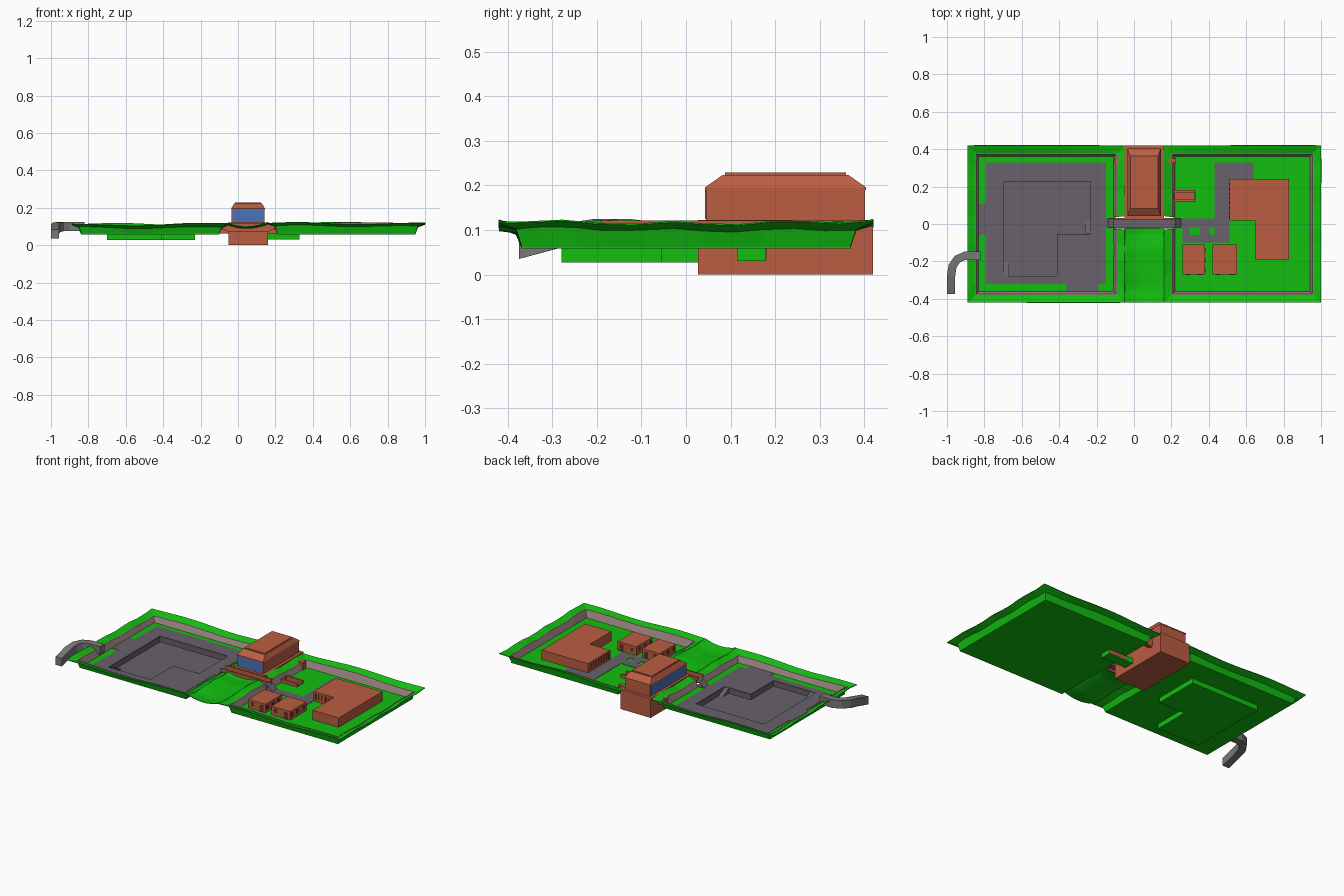
import bpy, bmesh
from math import sin
from mathutils import Vector

if "Cube" in bpy.data.objects:
    bpy.data.objects.remove(bpy.data.objects["Cube"])


def material(name, color):
    m = bpy.data.materials.new(name)
    m.diffuse_color = (*color, 1)
    m.use_nodes = True
    m.node_tree.nodes["Principled BSDF"].inputs["Base Color"].default_value = m.diffuse_color
    return m


GRASS = material("grass", (0.006, 0.52, 0.005))
BRICK = material("brick", (0.5, 0.11, 0.055))
DARK = material("dark_opening", (0.13, 0.03, 0.02))
PAVING = material("paving", (0.14, 0.12, 0.145))
ROCK = material("rock", (0.38, 0.27, 0.25))
GLASS = material("glass", (0.07, 0.17, 0.5))
METAL = material("metal", (0.19, 0.19, 0.19))


def mesh(name, verts, faces, mat, solid=0, fix=False):
    me = bpy.data.meshes.new(name)
    me.from_pydata(verts, [], faces)
    if fix:
        bm = bmesh.new()
        bm.from_mesh(me)
        bmesh.ops.recalc_face_normals(bm, faces=bm.faces)
        bm.to_mesh(me)
        bm.free()
    me.materials.append(mat)
    ob = bpy.data.objects.new(name, me)
    bpy.context.collection.objects.link(ob)
    if solid:
        mod = ob.modifiers.new("thickness", 'SOLIDIFY')
        mod.thickness, mod.offset = solid, -1
    return ob


def loft(name, loops, mat, top=True):
    """Closed skin through loops of equal length, bottom to top."""
    n = len(loops[0])
    verts = [p for l in loops for p in l]
    faces = [(k * n + i, k * n + (i + 1) % n, (k + 1) * n + (i + 1) % n, (k + 1) * n + i)
             for k in range(len(loops) - 1) for i in range(n)]
    faces.append(tuple(reversed(range(n))))
    if top:
        faces.append(tuple(range(len(verts) - n, len(verts))))
    return mesh(name, verts, faces, mat, fix=top)


def rect(x0, x1, y0, y1, z):
    return [(x0, y0, z), (x1, y0, z), (x1, y1, z), (x0, y1, z)]


def boxes(name, items, mat):
    verts, faces = [], []
    for x0, x1, y0, y1, z0, z1 in items:
        b = len(verts)
        verts += rect(x0, x1, y0, y1, z0) + rect(x0, x1, y0, y1, z1)
        faces += [(b + 3, b + 2, b + 1, b), (b + 4, b + 5, b + 6, b + 7)]
        faces += [(b + i, b + (i + 1) % 4, b + 4 + (i + 1) % 4, b + 4 + i) for i in range(4)]
    return mesh(name, verts, faces, mat)


def slabs(name, rects, z0, z1, mat):
    return boxes(name, [(*r, z0, z1) for r in rects], mat)


def height(x, y):
    return 0.116 + 0.004 * sin(11 * x + 5 * y) + 0.004 * sin(25 * y - 4 * x) + 0.004 * x


# Basin embankments: a wavy grass rim and a rock wall, open at the bridge
TX = [i / 14 for i in range(15)]
TY = [0, .08, .17, .26, .36, .465, .55, .64, .73, .82, .91, 1]


def perimeter(x0, x1, y0, y1, zf):
    X = [x0 + (x1 - x0) * t for t in TX]
    Y = [y0 + (y1 - y0) * t for t in TY]
    pts = [(x, y0) for x in X[:-1]] + [(x1, y) for y in Y[:-1]]
    pts += [(x, y1) for x in X[:0:-1]] + [(x0, y) for y in Y[:0:-1]]
    return [(x, y, zf(x, y)) for x, y in pts]


def ring(name, loops, mat, gap_x, solid):
    n = len(loops[0])
    verts = [p for l in loops for p in l]
    faces = []
    for i in range(n):
        j = (i + 1) % n
        mid = (Vector(loops[0][i]) + Vector(loops[0][j])) / 2
        if abs(mid.x - gap_x) < 0.02 and abs(mid.y - 0.005) < 0.02:
            continue
        faces += [(k * n + i, (k + 1) * n + i, (k + 1) * n + j, k * n + j)
                  for k in range(len(loops) - 1)]
    return mesh(name, verts, faces, mat, solid)


FLOOR = 0.062
for side, x0, x1, gap in (("left", -0.89, -0.05, -0.10), ("right", 0.16, 1.0, 0.21)):
    def inset(d, zf):
        return perimeter(x0 + d, x1 - d, -0.42 + d, 0.42 - d, zf)
    low = lambda x, y: FLOOR - 0.002
    brow = lambda x, y: height(x, y) - 0.015
    ring(side + "_grass_rim", [inset(.054, low), inset(.040, brow), inset(0, height)],
         GRASS, gap, 0.003)
    ring(side + "_rock_wall", [inset(.059, low), inset(.046, lambda x, y: brow(x, y) + .002),
                               inset(.040, lambda x, y: brow(x, y) + .002)], ROCK, gap, 0.002)

# Sloping meadow between the basins
NX, NY = 8, 12
verts = []
for j in range(NY + 1):
    for i in range(NX + 1):
        x, y = -0.05 + 0.21 * i / NX, -0.42 + 0.40 * j / NY
        u = i / NX
        verts.append((x, y, height(x, y) - 0.07 * u * (1 - u) + 0.002 * sin(40 * y)))
faces = [(j * (NX + 1) + i, j * (NX + 1) + i + 1, (j + 1) * (NX + 1) + i + 1, (j + 1) * (NX + 1) + i)
         for j in range(NY) for i in range(NX)]
mesh("centre_meadow", verts, faces, GRASS, 0.003)

# Basin floors with openings for the pit and the stairwell
slabs("left_floor", [(-.84, -.70, -.37, .37), (-.23, -.10, -.37, .37), (-.70, -.23, .23, .37),
                     (-.70, -.23, -.37, -.28), (-.41, -.23, -.28, -.055)], 0.058, FLOOR, GRASS)
slabs("right_floor", [(.21, .95, -.37, .12), (.21, .95, .18, .37), (.33, .95, .12, .18)],
      0.058, FLOOR, GRASS)
slabs("left_paving", [(-.79, -.70, -.32, .33), (-.23, -.15, -.32, .33), (-.70, -.23, .23, .33),
                      (-.70, -.23, -.32, -.28), (-.41, -.23, -.28, -.055), (-.84, -.79, -.06, .11),
                      (-.36, -.19, -.36, -.32), (-.15, -.09, -.02, .03)], FLOOR, FLOOR + .002, PAVING)
slabs("right_paving", [(.43, .64, .02, .33), (.20, .43, -.02, .03), (.43, .51, -.10, .02),
                       (.26, .30, -.10, -.02), (.30, .43, -.10, -.06), (.35, .40, -.06, -.02)],
      FLOOR, FLOOR + .002, PAVING)

# Sunken pit: grass outside, paving inside
outline = [(-.70, -.28), (-.41, -.28), (-.41, -.055), (-.23, -.055), (-.23, .23), (-.70, .23)]
pit = loft("sunken_pit", [[(x, y, z) for x, y in outline] for z in (.027, FLOOR)], GRASS, top=False)
pit.data.materials.append(PAVING)
mod = pit.modifiers.new("lining", 'SOLIDIFY')
mod.thickness, mod.offset, mod.material_offset, mod.material_offset_rim = .003, -1, 1, 1


def wedge(name, x0, x1, y_low, y_high, z0, z1, mat):
    v = [(x, y, z) for x in (x0, x1) for y, z in ((y_low, z0), (y_high, z0), (y_high, z1))]
    mesh(name, v, [(0, 1, 2), (5, 4, 3), (0, 3, 4, 1), (1, 4, 5, 2), (2, 5, 3, 0)], mat, fix=True)


wedge("pit_ramp_west", -.697, -.667, -.20, -.277, .03, FLOOR, PAVING)
wedge("pit_ramp_east", -.26, -.233, .01, -.052, .03, FLOOR, PAVING)

# Stairwell beside the main building
boxes("stairwell_shell", [(.15, .33, .115, .18, .030, .034), (.15, .33, .115, .119, .03, FLOOR),
                          (.15, .33, .176, .18, .03, FLOOR), (.326, .33, .115, .18, .03, FLOOR)], GRASS)
boxes("stairwell_parapet", [(.21, .325, .117, .130, .034, .082), (.21, .325, .168, .181, .034, .082),
                            (.205, .218, .117, .181, .06, .082)], BRICK)
boxes("stairwell_steps", [(.215 + .018 * i, .233 + .018 * i, .13, .168, .034, .039 + .005 * i)
                          for i in range(6)], BRICK)

# Main building: base, hall, glazing, hipped roof
boxes("main_base", [(-.05, .16, .027, .42, 0, .122)], BRICK)
boxes("main_hall", [(-.034, .142, .045, .402, .12, .194)], BRICK)
boxes("main_glazing", [(-.030, .138, .043, .046, .125, .190), (-.036, -.033, .049, .398, .125, .190)], GLASS)
loft("main_roof", [rect(-.036, .144, .043, .404, .190), rect(-.036, .144, .043, .404, .196),
                   rect(-.020, .128, .083, .364, .224)], BRICK)
boxes("roof_cap", [(-.015, .123, .088, .359, .223, .229)], BRICK)
boxes("side_doorways", [(-.105, -.05, .325, .35, FLOOR, .108), (.16, .225, .325, .35, FLOOR, .108)], BRICK)

# Footbridge: deck and flared parapets
boxes("bridge_deck", [(-.11, .22, -.02, .03, .084, .090)], PAVING)
for end, a, b in (("west", -.11, -.14), ("east", .22, .25)):
    mesh("bridge_ramp_" + end, [(a, -.02, .09), (a, .03, .09), (b, .03, .064), (b, -.02, .064)],
         [(0, 1, 2, 3) if b < a else (3, 2, 1, 0)], PAVING)
for name, y in (("front", -.024), ("back", .024)):
    prof = [(-.05, .07), (.16, .07), (.215, .105), (.215, .118), (-.105, .118), (-.105, .105)]
    loft("bridge_parapet_" + name, [[(x, yy, z) for x, z in prof] for yy in (y, y + .008)], BRICK)

# L-shaped block with columns on its entrance faces
plan = [(.51, .02), (.65, .02), (.65, -.19), (.83, -.19), (.83, .24), (.51, .24)]
loft("l_block", [[(x, y, z) for x, y in plan] for z in (FLOOR - .002, .121)], BRICK)
slabs("l_block_openings", [(.518 + .022 * i, .528 + .022 * i, .0185, .021) for i in range(6)]
      + [(.5085, .511, .03 + .025 * i, .042 + .025 * i) for i in range(8)], .075, .110, DARK)

# Two huts with door and window openings
for side, x0, x1 in (("left", .26, .38), ("right", .42, .55)):
    boxes(side + "_hut", [(x0, x1, -.27, -.11, FLOOR - .002, .116)], BRICK)
    items = []
    for xa in (x0 - .0015, x1 - .0005):
        items += [(xa, xa + .002, y, y + .022, .080, .103) for y in (-.26, -.205, -.15)]
    for ya in (-.2715, -.1105):
        items += [(x0 + .02, x0 + .04, ya, ya + .002, .08, .103),
                  (x1 - .04, x1 - .015, ya, ya + .002, FLOOR, .103)]
    boxes(side + "_hut_openings", items, DARK)

# Square duct bending out and down at the west edge
path = [Vector(p) for p in ((-.82, -.170, .100), (-.905, -.170, .100), (-.945, -.188, .100),
                            (-.970, -.225, .096), (-.978, -.28, .086), (-.978, -.375, .060))]
loops = []
for i, p in enumerate(path):
    d = (path[min(i + 1, len(path) - 1)] - path[max(i - 1, 0)])
    d.z = 0
    s = d.normalized().cross(Vector((0, 0, 1))) * .022
    up = Vector((0, 0, .025))
    loops.append([p + s - up, p + s + up, p - s + up, p - s - up])
loft("outlet_duct", loops, METAL)
